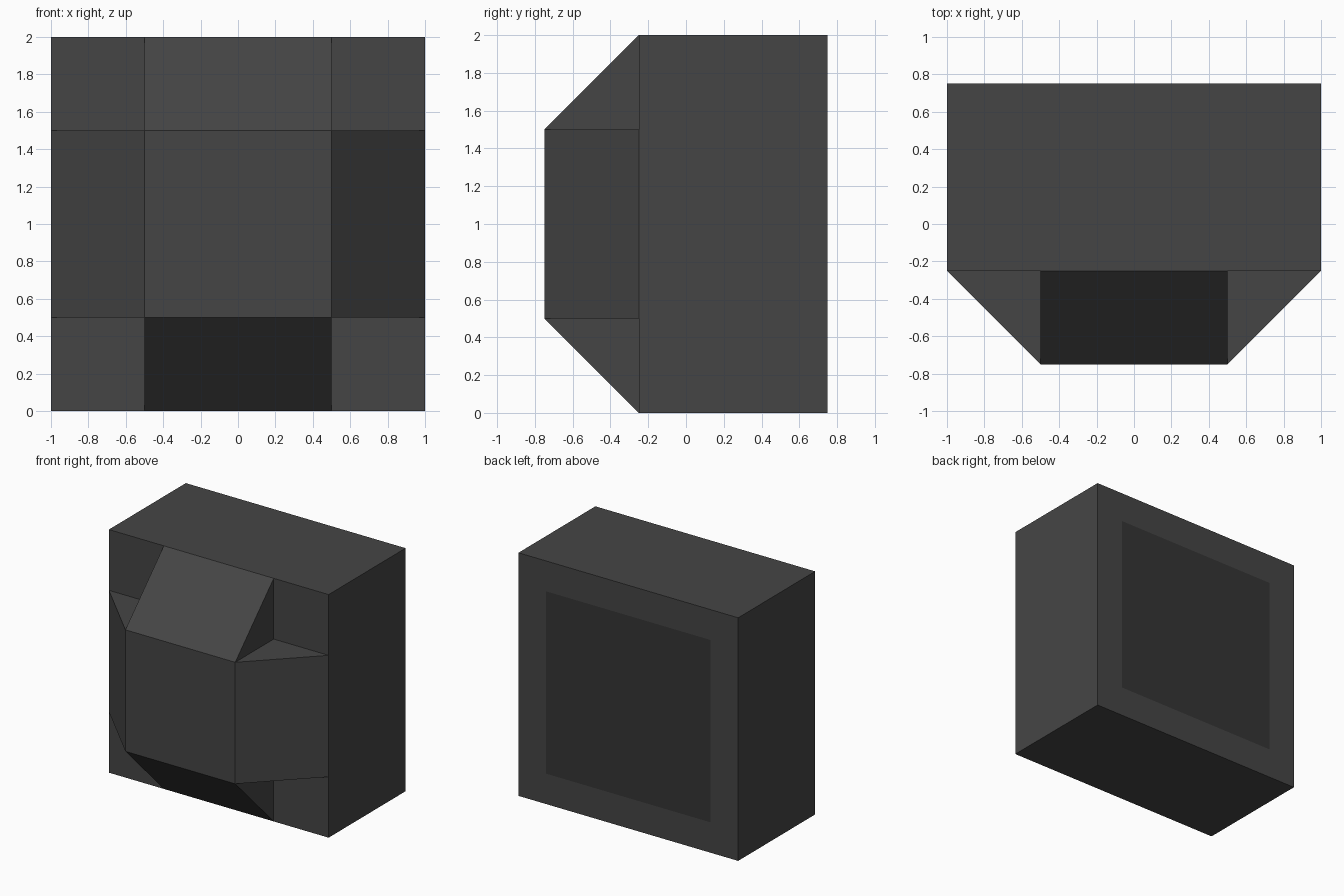
import bpy, bmesh
from math import radians
from mathutils import Matrix, Vector

if "Cube" in bpy.data.objects:
    bpy.data.objects.remove(bpy.data.objects["Cube"])

FRONT, NOSE, BACK = -0.25, -0.75, 0.75
CENTRE = Vector((0, 0, 1))


def material(name, grey):
    mat = bpy.data.materials.new(name)
    mat.diffuse_color = (grey, grey, grey, 1)
    mat.use_nodes = True
    mat.node_tree.nodes["Principled BSDF"].inputs["Base Color"].default_value = mat.diffuse_color
    return mat


def make_object(name, bm, mat):
    mesh = bpy.data.meshes.new(name)
    bm.to_mesh(mesh)
    bm.free()
    mesh.materials.append(mat)
    obj = bpy.data.objects.new(name, mesh)
    bpy.context.collection.objects.link(obj)


def add_face(bm, points, turn=0):
    rot = Matrix.Rotation(radians(90 * turn), 3, 'Y')
    bm.faces.new([bm.verts.new(rot @ Vector(p) + CENTRE) for p in points])


def square(half, y):
    return [(-half, y, -half), (-half, y, half), (half, y, half), (half, y, -half)]


# Case: one quarter of faces, repeated by quarter turns about the front-back axis
quarter = [
    # sloping ramp and its two triangular cheeks
    [(1, FRONT, -.5), (1, FRONT, .5), (.5, NOSE, .5), (.5, NOSE, -.5)],
    [(.5, FRONT, .5), (.5, NOSE, .5), (1, FRONT, .5)],
    [(.5, FRONT, -.5), (1, FRONT, -.5), (.5, NOSE, -.5)],
    # flat corner beside the ramp
    [(.5, FRONT, .5), (1, FRONT, .5), (1, FRONT, 1), (.5, FRONT, 1)],
    # outer wall
    [(1, FRONT, -1), (1, BACK, -1), (1, BACK, 1), (1, FRONT, 1),
     (1, FRONT, .5), (1, FRONT, -.5)],
    # frame around the screen
    [(1, BACK, -1), (.75, BACK, -.75), (.75, BACK, .75), (1, BACK, 1)],
]
bm = bmesh.new()
for turn in range(4):
    for points in quarter:
        add_face(bm, points, turn)
add_face(bm, square(0.5, NOSE))
bmesh.ops.remove_doubles(bm, verts=bm.verts, dist=1e-4)
bmesh.ops.recalc_face_normals(bm, faces=bm.faces)
make_object("case", bm, material("case_grey", 0.06))

# Flush screen filling the frame
bm = bmesh.new()
add_face(bm, square(0.75, BACK))
make_object("screen", bm, material("screen_dark", 0.035))
